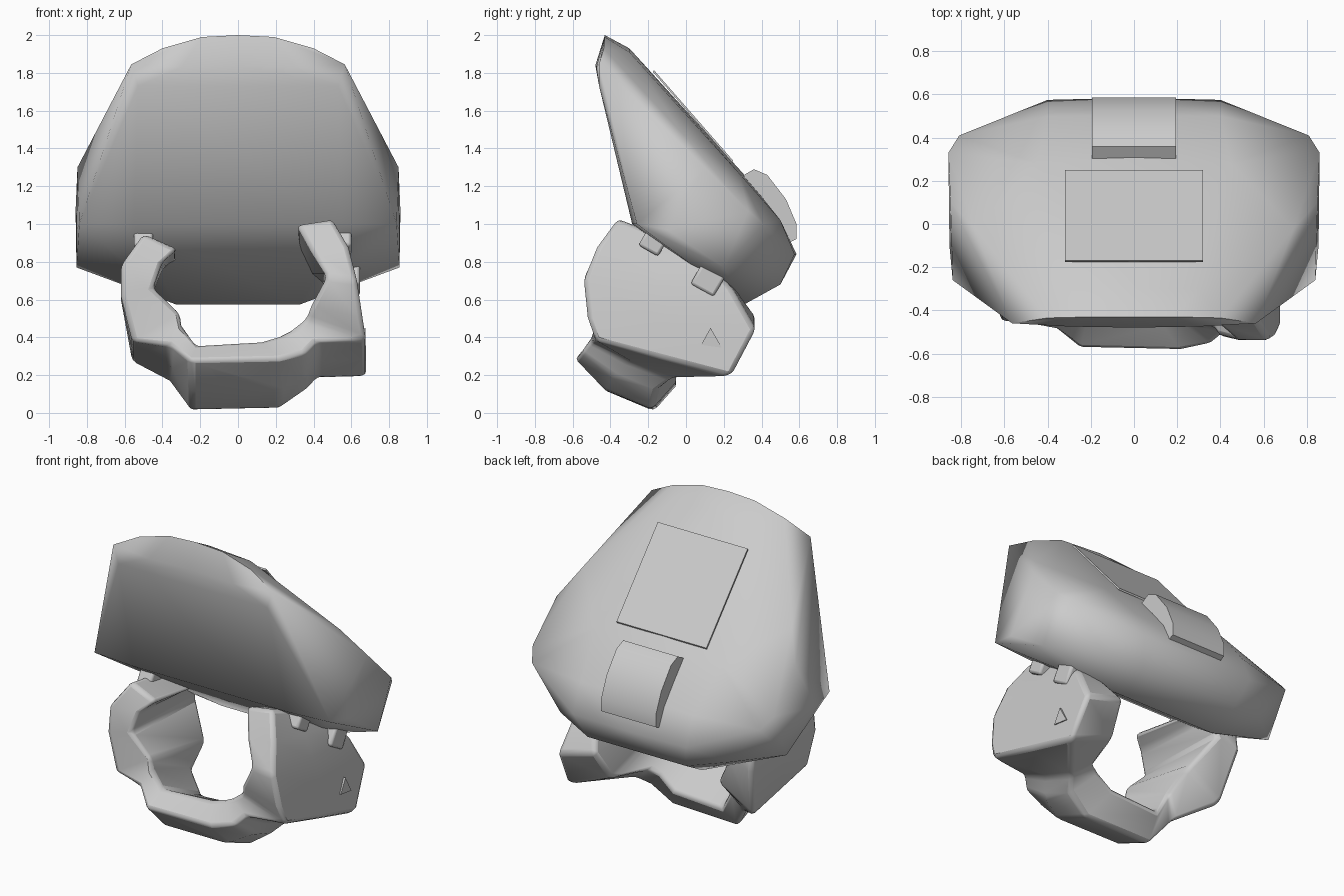
import bpy, bmesh, math

if "Cube" in bpy.data.objects:
    bpy.data.objects.remove(bpy.data.objects["Cube"])


def finish(name, bm, bevel=0.0, angle=40):
    bmesh.ops.recalc_face_normals(bm, faces=bm.faces)
    me = bpy.data.meshes.new(name)
    bm.to_mesh(me)
    bm.free()
    ob = bpy.data.objects.new(name, me)
    bpy.context.collection.objects.link(ob)
    if bevel:
        m = ob.modifiers.new("Bevel", 'BEVEL')
        m.width, m.segments = bevel, 2
        m.limit_method, m.angle_limit = 'ANGLE', math.radians(30)
    bpy.ops.object.select_all(action='DESELECT')
    ob.select_set(True)
    bpy.context.view_layer.objects.active = ob
    bpy.ops.object.shade_smooth_by_angle(angle=math.radians(angle))
    return ob


def loft(name, rings, **kw):
    bm = bmesh.new()
    vs = [[bm.verts.new(p) for p in r] for r in rings]
    n = len(vs[0])
    for a, b in zip(vs, vs[1:]):
        for i in range(n):
            j = (i + 1) % n
            bm.faces.new((a[i], a[j], b[j], b[i]))
    bm.faces.new(vs[0])
    bm.faces.new(vs[-1])
    return finish(name, bm, **kw)


def prism_x(name, profile, x0, x1, **kw):
    return loft(name, [[(x, y, z) for y, z in profile] for x in (x0, x1)], **kw)


# Head shell: forward-tilted convex cap, half the points mirrored in x
half = [(0, -.43, 2.0), (.19, -.43, 1.99), (.40, -.435, 1.93), (.565, -.46, 1.845),
        (0, -.48, 1.84), (.3, -.475, 1.83), (.53, -.46, 1.73),
        (0, -.30, 1.93), (.3, -.30, 1.91), (.74, -.02, 1.48),
        (.85, .10, 1.3), (.86, .33, 1.07), (.81, .41, 1.0),
        (0, .30, 1.27), (.45, .28, 1.27), (.4, .50, 1.02), (.4, .575, .84), (0, .585, .84),
        (.35, .50, .68), (.6, .42, .74), (.855, .20, .77),
        (.84, -.26, 1.0), (.855, -.1, .97), (.55, -.285, 1.0), (.33, .31, .575)]
bm = bmesh.new()
for x, y, z in half:
    for s in ((1, -1) if x else (1,)):
        bm.verts.new((s * x, y, z))
res = bmesh.ops.convex_hull(bm, input=bm.verts)
bmesh.ops.delete(bm, geom=list({g for g in res["geom_interior"] + res["geom_unused"]
                                if isinstance(g, bmesh.types.BMVert)}), context='VERTS')
finish("head_shell", bm, angle=75)

# Block on the back of the shell
prism_x("back_block", [(.29, 1.25), (.36, 1.29), (.43, 1.26), (.53, 1.13), (.585, 1.0),
                       (.585, .92), (.50, .88), (.30, 1.1)], -.195, .195, angle=50)

# Thin panel lying on the sloping back
prism_x("back_panel", [(-.17, 1.815), (.25, 1.335), (.245, 1.325), (-.175, 1.805)], -.32, .32)

# Cheek and chin guard: one band swept from right cheek round the chin to the left
# inner x, inner z, outer x, outer z, front y, back y, drop to the back, outer y shift
band = [(.31, 1.00, .50, 1.03, -.36, -.05, .12, 0),
        (.39, .85, .585, .88, -.47, .16, .12, 0),
        (.47, .72, .63, .70, -.54, .25, .05, 0),
        (.39, .57, .66, .50, -.52, .37, .06, 0),
        (.36, .50, .68, .38, -.48, .24, .19, 0),
        (.28, .44, .42, .38, -.47, -.03, .20, -.04),
        (.22, .41, .36, .32, -.46, -.05, .20, -.10),
        (.12, .38, .22, .29, -.45, -.04, .27, -.14),
        (-.22, .36, -.25, .28, -.45, -.04, .27, -.13),
        (-.30, .47, -.36, .36, -.45, -.04, .20, -.04),
        (-.31, .53, -.56, .38, -.45, .12, .11, 0),
        (-.45, .66, -.62, .62, -.45, .22, .02, 0),
        (-.40, .80, -.62, .78, -.43, .20, .04, 0),
        (-.32, .87, -.50, .95, -.38, .12, .08, 0)]
loft("chin_guard", [[(xi, yf, zi), (xo, yf + sh, zo),
                     (xo, (yf + yb) / 2 + 1.3 * sh, zo - dz / 2 + .25 * sh),
                     (xo, yb + sh, zo - dz), (xi, yb, zi - dz * (.75 if sh else 1))]
                    for xi, zi, xo, zo, yf, yb, dz, sh in band], bevel=.025, angle=50)

# Pegs joining the cheeks to the shell
for side, s, dx in (("right", 1, 0), ("left", -1, .05)):
    for i, (y, z, r, x) in enumerate([(-.17, .91, .085, .60), (.12, .71, .10, .645)]):
        prof = [(y + r * math.cos(math.radians(a)), z + r * math.sin(math.radians(a)))
                for a in (15, 105, 195, 285)]
        prism_x(f"{side}_peg_{i + 1}", prof, s * .45, s * (x - dx), bevel=.015)

# Small triangular marker on the right cheek
prism_x("cheek_marker", [(.08, .36), (.19, .345), (.13, .45)], .64, .675)
